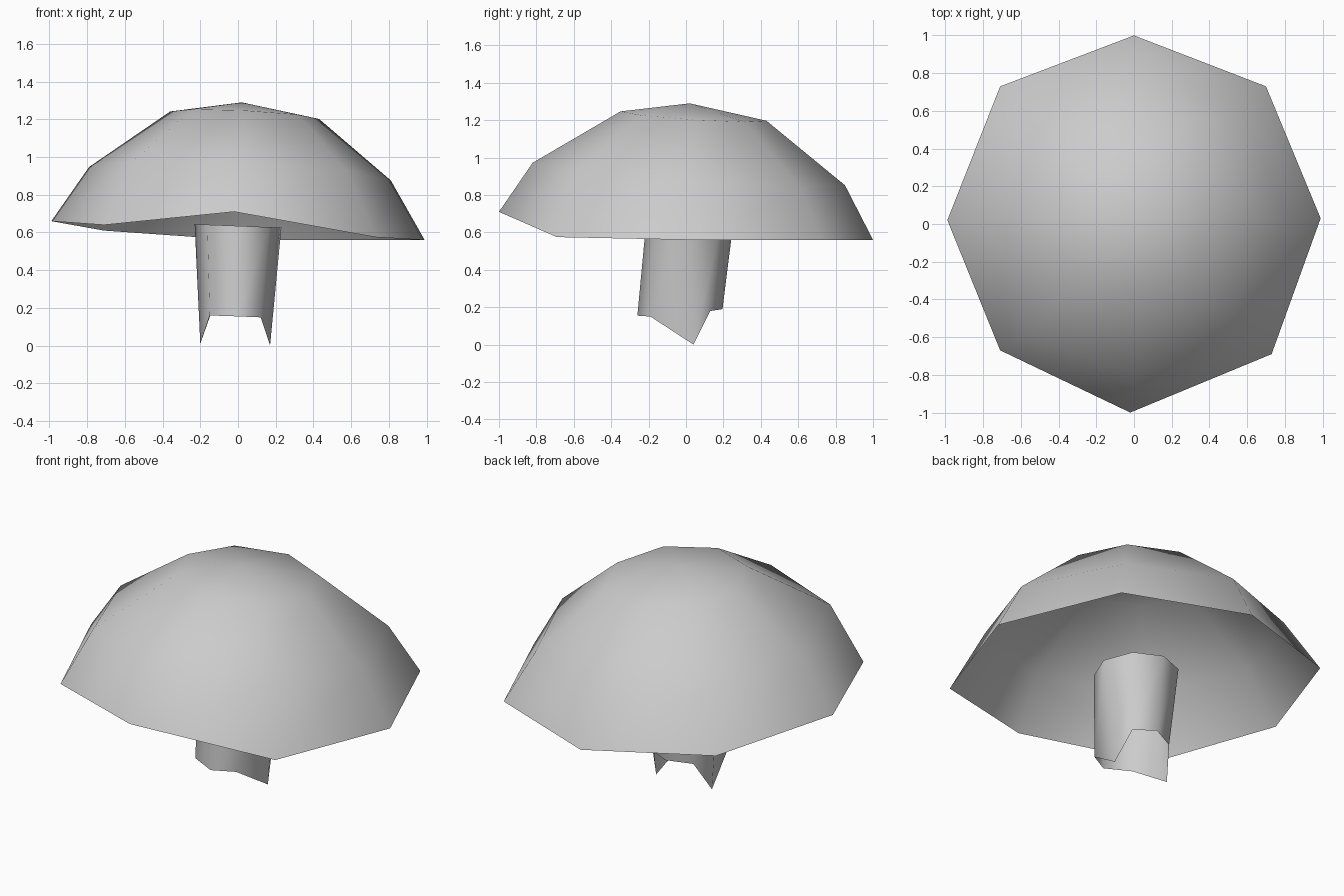
import bpy
import bmesh
from math import cos, sin, tau

SIDES = 8

default_cube = bpy.data.objects.get("Cube")
if default_cube:
    bpy.data.objects.remove(default_cube, do_unlink=True)

grey = bpy.data.materials.new("plain grey")
grey.use_nodes = True
grey.diffuse_color = (0.6, 0.6, 0.6, 1)
grey.node_tree.nodes["Principled BSDF"].inputs["Base Color"].default_value = (0.6, 0.6, 0.6, 1)


def tilted_ring(cx, cy, cz, rx, ry, slope_x, slope_y):
    """Eight points, counter-clockwise from +x, on a slightly leaning plane."""
    points = []
    for i in range(SIDES):
        x, y = rx * cos(tau * i / SIDES), ry * sin(tau * i / SIDES)
        points.append((cx + x, cy + y, cz + slope_x * x + slope_y * y))
    return points


def loft(name, rings, apex=None):
    """Open, smooth skin through rings listed from bottom to top."""
    bm = bmesh.new()
    loops = [[bm.verts.new(p) for p in ring] for ring in rings]
    for low, high in zip(loops, loops[1:]):
        for i in range(SIDES):
            j = (i + 1) % SIDES
            bm.faces.new((low[i], low[j], high[j], high[i]))
    if apex:
        tip = bm.verts.new(apex)
        for i in range(SIDES):
            bm.faces.new((loops[-1][i], loops[-1][(i + 1) % SIDES], tip))
    for face in bm.faces:
        face.smooth = True
    mesh = bpy.data.meshes.new(name)
    bm.to_mesh(mesh)
    bm.free()
    mesh.materials.append(grey)
    obj = bpy.data.objects.new(name, mesh)
    bpy.context.collection.objects.link(obj)
    return obj


# Cap: thin open dome with an uneven rim
rim = [(0.99, 0.03, 0.56), (0.7, 0.73, 0.56), (0, 1, 0.56), (-0.71, 0.73, 0.61),
       (-0.99, 0.02, 0.66), (-0.71, -0.67, 0.64), (-0.02, -1, 0.71), (0.73, -0.69, 0.575)]
shoulder = tilted_ring(0.01, 0.015, 0.912, 0.8, 0.835, -0.044, -0.072)
crown = tilted_ring(0.035, 0.04, 1.222, 0.395, 0.39, -0.05, -0.064)
loft("mushroom_cap", [rim, shoulder, crown], apex=(0.02, 0.02, 1.29))

# Stem: open tube with a ragged foot and two points
foot = [(0.17, 0.04, 0), (0.12, 0.13, 0.18), (0, 0.195, 0.19), (-0.14, 0.13, 0.18),
        (-0.2, 0.04, 0.01), (-0.15, -0.19, 0.16), (0, -0.26, 0.155), (0.12, -0.19, 0.15)]
collar = tilted_ring(0, 0.018, 0.635, 0.23, 0.233, -0.04, 0)
loft("mushroom_stem", [foot, collar])
